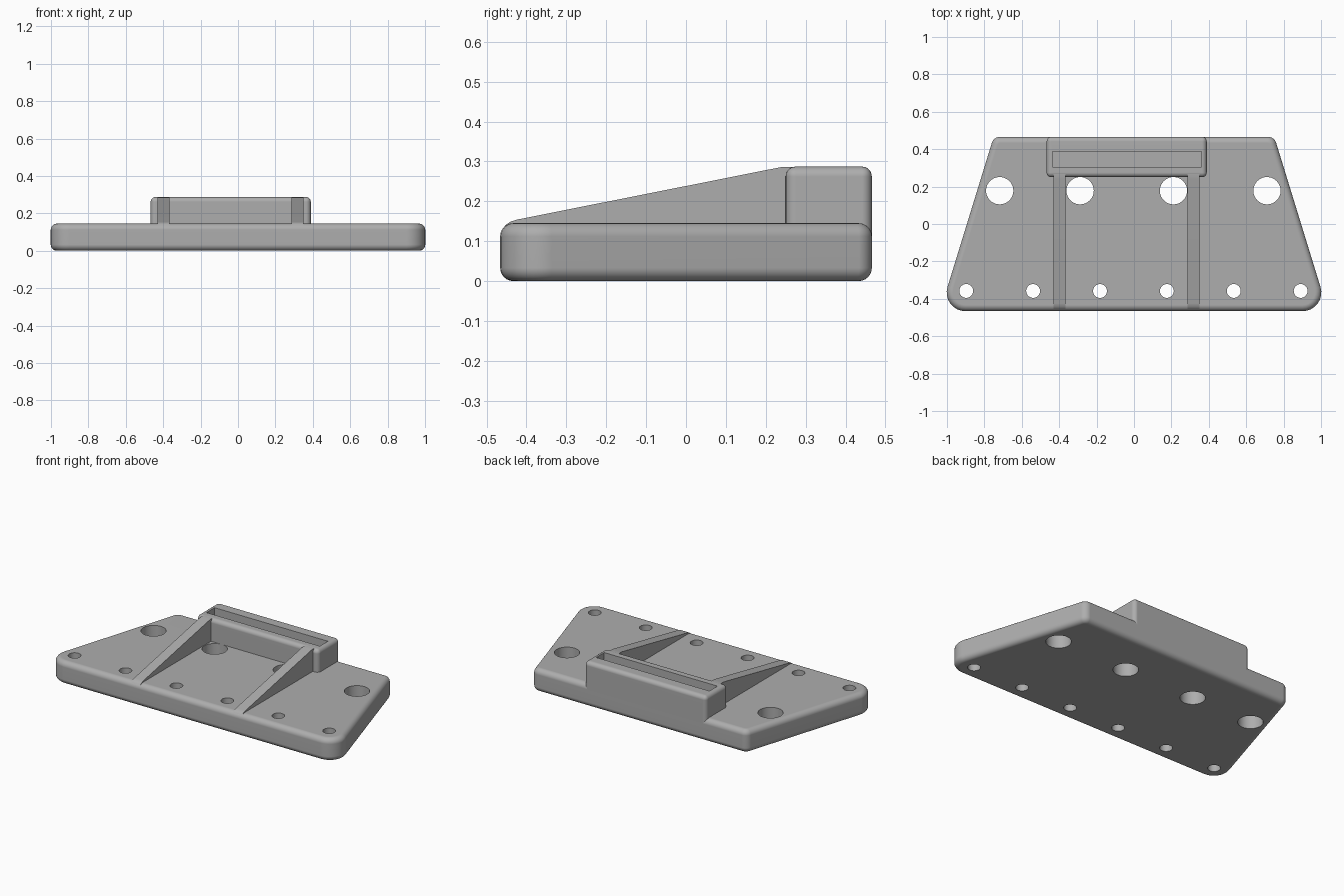
import bpy, bmesh
from math import sin, cos, tan, pi, atan2
from mathutils import Vector

cube = bpy.data.objects.get("Cube")
if cube:
    bpy.data.objects.remove(cube, do_unlink=True)

grey = bpy.data.materials.new("matte grey")
grey.use_nodes = True
COLOUR = (0.42, 0.42, 0.42, 1)
grey.diffuse_color = COLOUR
grey.node_tree.nodes["Principled BSDF"].inputs["Base Color"].default_value = COLOUR


def to_object(name, bm):
    bmesh.ops.recalc_face_normals(bm, faces=bm.faces)
    mesh = bpy.data.meshes.new(name)
    bm.to_mesh(mesh)
    bm.free()
    mesh.materials.append(grey)
    ob = bpy.data.objects.new(name, mesh)
    bpy.context.collection.objects.link(ob)
    return ob


def prism(points, offset):
    """Extrude a closed outline along an offset."""
    bm = bmesh.new()
    face = bm.faces.new([bm.verts.new(p) for p in points])
    new = bmesh.ops.extrude_face_region(bm, geom=[face], use_keep_orig=True)["geom"]
    moved = [g for g in new if isinstance(g, bmesh.types.BMVert)]
    bmesh.ops.translate(bm, verts=moved, vec=offset)
    return bm


def rounded(corners, steps=8):
    """Outline with a fillet at each (x, y, radius) corner, counterclockwise."""
    out = []
    for i, (x, y, r) in enumerate(corners):
        p = Vector((x, y))
        a = (Vector(corners[i - 1][:2]) - p).normalized()
        b = (Vector(corners[(i + 1) % len(corners)][:2]) - p).normalized()
        half = a.angle(b) / 2
        centre = p + (a + b).normalized() * (r / sin(half))
        start = p + a * (r / tan(half)) - centre
        first, sweep = atan2(start.y, start.x), pi - 2 * half
        for k in range(steps + 1):
            t = first + sweep * k / steps
            out.append((centre.x + r * cos(t), centre.y + r * sin(t)))
    return out


def round_edges(bm, radius, rule):
    edges = [e for e in bm.edges if rule(e)]
    bmesh.ops.bevel(bm, geom=edges, offset=radius, segments=6, profile=0.5,
                    affect='EDGES', clamp_overlap=True)


def finish(ob, cutters=()):
    bpy.ops.object.select_all(action='DESELECT')
    bpy.context.view_layer.objects.active = ob
    ob.select_set(True)
    for cutter in cutters:
        mod = ob.modifiers.new("cut", 'BOOLEAN')
        mod.operation, mod.solver, mod.object = 'DIFFERENCE', 'EXACT', cutter
        bpy.ops.object.modifier_apply(modifier=mod.name)
        bpy.data.objects.remove(cutter, do_unlink=True)
    bpy.ops.object.shade_smooth_by_angle(angle=pi / 6)
    mod = ob.modifiers.new("flat normals", 'WEIGHTED_NORMAL')
    mod.keep_sharp = True


def hole_cutter(x, y, radius):
    bm = bmesh.new()
    bmesh.ops.create_cone(bm, cap_ends=True, segments=40, radius1=radius,
                          radius2=radius, depth=1)
    bmesh.ops.translate(bm, verts=bm.verts, vec=(x, y, 0))
    cutter = to_object("hole_cutter", bm)
    cutter.hide_render = True
    return cutter


# Tapered base plate with rounded rims and two rows of holes
HEIGHT, BACK = 0.145, 0.466
outline = rounded([(-1.037, -BACK, 0.1), (1.037, -BACK, 0.1),
                   (0.75, BACK, 0.045), (-0.75, BACK, 0.045)])
bm = prism([(x, y, 0) for x, y in outline], (0, 0, HEIGHT))
round_edges(bm, 0.033, lambda e: abs(e.verts[0].co.z - e.verts[1].co.z) < 0.01)
plate = to_object("base_plate", bm)
holes = [hole_cutter(x, 0.178, 0.073) for x in (-0.718, -0.288, 0.211, 0.711)]
holes += [hole_cutter(-0.897 + 0.3576 * i, -0.358, 0.037) for i in range(6)]
finish(plate, holes)

# Slotted holder block at the back
LOW, TOP = 0.11, 0.287
x0, x1, y0 = -0.467, 0.389, 0.25
bm = prism([(x0, y0, LOW), (x1, y0, LOW), (x1, BACK, LOW), (x0, BACK, LOW)],
           (0, 0, TOP - LOW))
round_edges(bm, 0.025, lambda e: max(v.co.z for v in e.verts) > TOP - 0.01)
block = to_object("slotted_block", bm)
floor = 0.15
slot = to_object("slot_cutter", prism(
    [(-0.435, 0.306, floor), (0.36, 0.306, floor),
     (0.36, 0.387, floor), (-0.435, 0.387, floor)], (0, 0, 0.3)))
slot.hide_render = True
finish(block, [slot])

# Sloping ribs from the front rim up to the block
rib_profile = [(-0.465, LOW), (-0.462, 0.126), (-0.453, 0.14), (-0.44, 0.149),
               (-0.424, 0.154), (0.24, 0.286), (0.28, 0.286), (0.28, LOW)]
for side, x in (("right", -0.43), ("left", 0.285)):
    rib = to_object(side + "_rib", prism([(x, y, z) for y, z in rib_profile],
                                         (0.065, 0, 0)))
    finish(rib)
